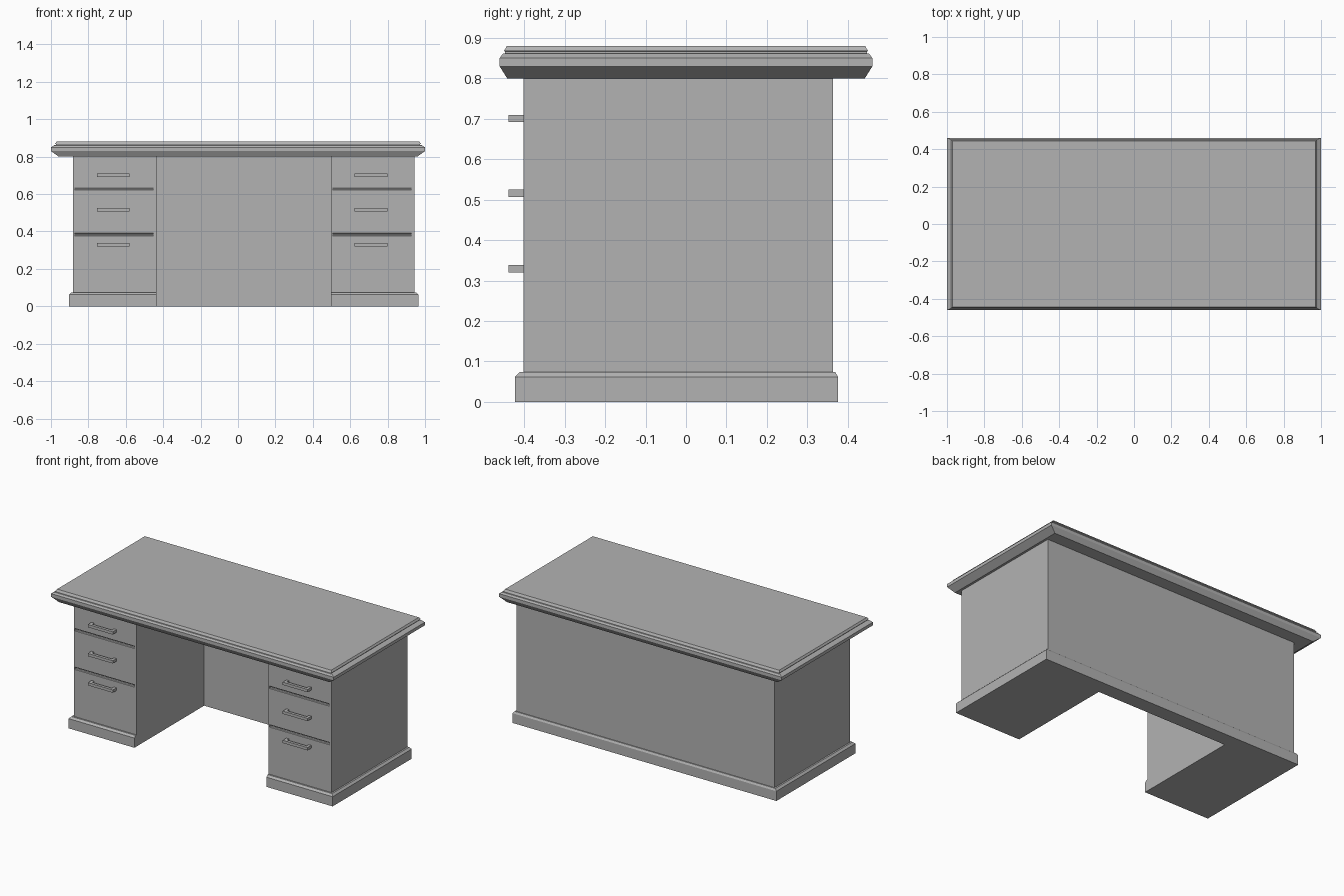
import bpy, bmesh, math

if "Cube" in bpy.data.objects:
    bpy.data.objects.remove(bpy.data.objects["Cube"])

# body extents; the carcass sits slightly off the desktop's centre
XL, XR, YF, YB = -0.881, 0.944, -0.402, 0.363
KL, KR, KB = -0.437, 0.498, 0.282      # kneehole sides and back
SHIFT = 1.379                          # left pedestal to right pedestal

# dark grey finish
finish = bpy.data.materials.new("dark_grey_finish")
finish.diffuse_color = (0.45, 0.45, 0.45, 1)
finish.use_nodes = True
finish.node_tree.nodes["Principled BSDF"].inputs["Base Color"].default_value = finish.diffuse_color


def loft(name, loops):
    """Closed solid from matching point loops stacked upwards."""
    bm = bmesh.new()
    rings = [[bm.verts.new(p) for p in loop] for loop in loops]
    n = len(rings[0])
    for a, b in zip(rings, rings[1:]):
        for i in range(n):
            j = (i + 1) % n
            bm.faces.new((a[i], a[j], b[j], b[i]))
    bm.faces.new(rings[0][::-1])
    bm.faces.new(rings[-1])
    bmesh.ops.recalc_face_normals(bm, faces=bm.faces)
    me = bpy.data.meshes.new(name)
    bm.to_mesh(me)
    bm.free()
    me.materials.append(finish)
    ob = bpy.data.objects.new(name, me)
    bpy.context.collection.objects.link(ob)
    return ob


def u_loop(z, k=0.0):
    """U-shaped plan of the two pedestals and back; k scales the plinth overhang."""
    l, r, f, b = XL - .022 * k, XR + .022 * k, YF - .021 * k, YB + .013 * k
    return [(l, f, z), (KL, f, z), (KL, KB, z), (KR, KB, z),
            (KR, f, z), (r, f, z), (r, b, z), (l, b, z)]


# carcass and plinth
body = loft("desk_body", [u_loop(0.0), u_loop(0.802)])
loft("plinth", [u_loop(0, 1), u_loop(.062, 1), u_loop(.074, .45), u_loop(.0745, 0)])

# moulded desktop: (half width, half depth, height)
profile = [(.958, .442, .80), (1.0, .461, .83), (1.0, .461, .85),
           (.983, .453, .861), (.973, .448, .862), (.973, .448, .867),
           (.978, .450, .868), (.970, .443, .88)]
loft("desktop", [[(-x, -y, z), (x, -y, z), (x, y, z), (-x, y, z)]
                 for x, y, z in profile])

# grooves between the drawers
for side in (0, 1):
    for z in (0.631, 0.384):
        bpy.ops.mesh.primitive_cylinder_add(
            vertices=8, radius=0.008, depth=0.422,
            location=(-0.662 + side * SHIFT, YF, z),
            rotation=(0, math.pi / 2, 0))
        cutter = bpy.context.object
        cutter.name = "groove_cutter"
        cutter.hide_render = True
        cutter.data.materials.append(finish)
        mod = body.modifiers.new("groove", 'BOOLEAN')
        mod.operation = 'DIFFERENCE'
        mod.solver = 'EXACT'
        mod.object = cutter
        bpy.context.view_layer.objects.active = body
        bpy.ops.object.modifier_apply(modifier=mod.name)
        bpy.data.objects.remove(cutter)

# U-shaped drawer handles
for side in (0, 1):
    for z in (0.701, 0.516, 0.329):
        cx = -0.667 + side * SHIFT
        w, t, y0, y1 = 0.088, 0.018, YF + 0.001, -0.439
        plan = [(-w, y0), (-w, y1), (w, y1), (w, y0),
                (w - t, y0), (w - t, y1 + t), (t - w, y1 + t), (t - w, y0)]
        loft("drawer_handle", [[(cx + x, y, z + dz) for x, y in plan]
                               for dz in (-0.009, 0.009)])
